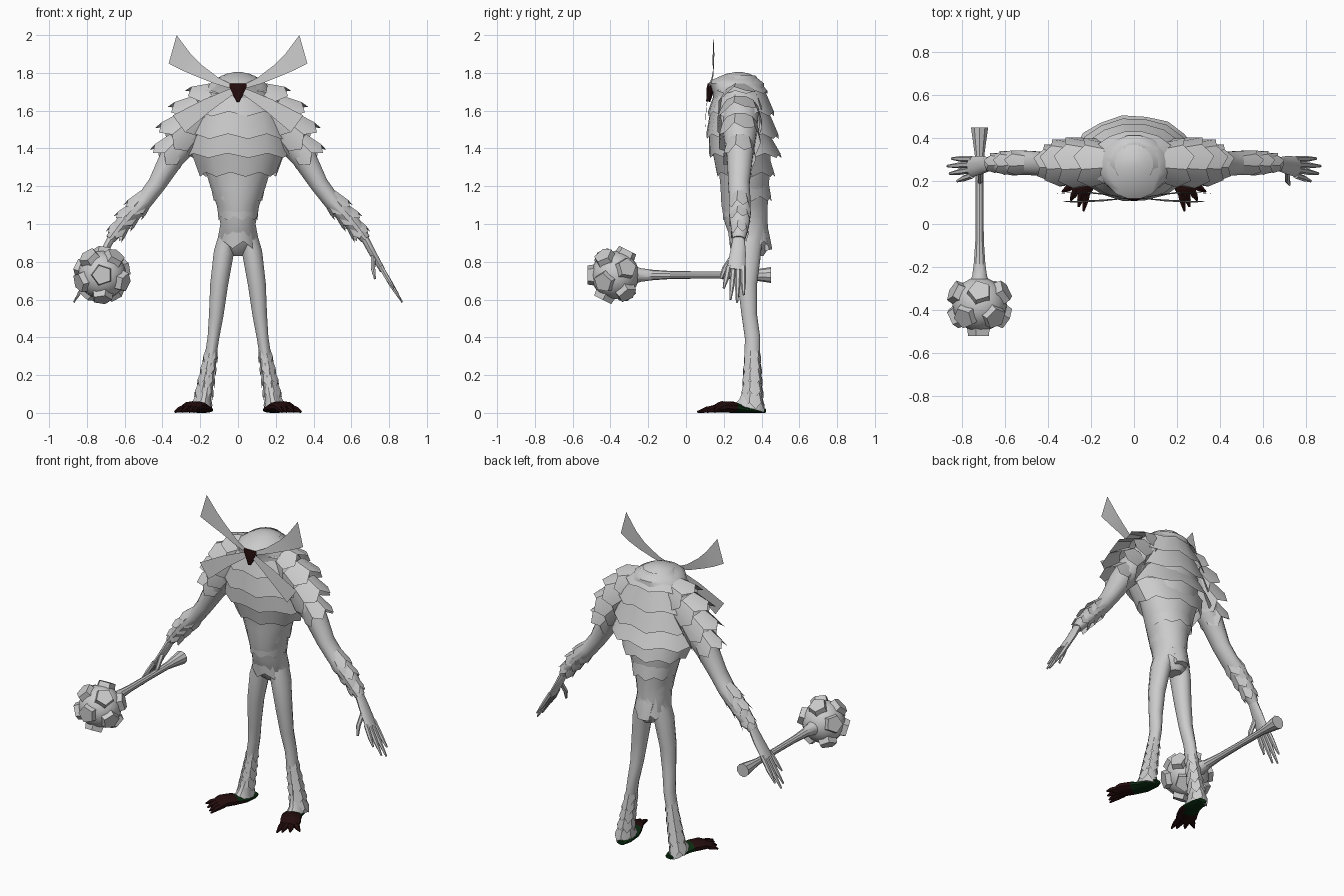
import bpy, bmesh, math
from mathutils import Vector

cube = bpy.data.objects.get("Cube")
if cube:
    bpy.data.objects.remove(cube, do_unlink=True)

X, Y, Z = Vector((1, 0, 0)), Vector((0, 1, 0)), Vector((0, 0, 1))


def material(name, rgb):
    m = bpy.data.materials.new(name)
    m.use_nodes = True
    m.diffuse_color = (*rgb, 1)
    bsdf = next(n for n in m.node_tree.nodes if n.type == 'BSDF_PRINCIPLED')
    bsdf.inputs["Base Color"].default_value = (*rgb, 1)
    bsdf.inputs["Roughness"].default_value = 0.8
    return m


GREY = material("fur grey", (0.6, 0.6, 0.6))
RED = material("dark red skin", (0.018, 0.004, 0.004))
GREEN = material("dark green sole", (0.003, 0.025, 0.005))


def ring(bm, c, d, ref, ru, rv, n, drop=None):
    """Oval of n vertices round axis d; drop shifts every even vertex."""
    v = (ref - d * ref.dot(d)).normalized()
    u = v.cross(d)
    out = []
    for i in range(n):
        a = 2 * math.pi * (i + 0.5) / n
        p = Vector(c) + u * math.cos(a) * ru + v * math.sin(a) * rv
        if drop and i % 2 == 0:
            p += drop
        out.append(bm.verts.new(p))
    return out


def bridge(bm, a, b):
    n = len(a)
    for i in range(n):
        j = (i + 1) % n
        bm.faces.new((a[i], a[j], b[j], b[i]))


def tube(bm, pts, n=12, ref=Y, axis=None):
    """Closed limb through points (x, y, z, radius u, radius v)."""
    cs = [Vector(p[:3]) for p in pts]
    rings = []
    for i, p in enumerate(pts):
        d = axis or (cs[min(i + 1, len(cs) - 1)] - cs[max(i - 1, 0)]).normalized()
        rings.append(ring(bm, cs[i], d, ref, p[3], p[4], n))
    for a, b in zip(rings, rings[1:]):
        bridge(bm, a, b)
    bm.faces.new(rings[0][::-1])
    bm.faces.new(rings[-1])


def skirt(bm, p0, p1, teeth=7, jag=0.35, axis=None):
    """Flared layer of fur with a jagged lower edge."""
    c0, c1 = Vector(p0[:3]), Vector(p1[:3])
    d = axis or (c1 - c0).normalized()
    a = ring(bm, c0, d, Y, p0[3], p0[4], teeth * 2)
    b = ring(bm, c1, d, Y, p1[3], p1[4], teeth * 2, (c0 - c1) * jag)
    bridge(bm, a, b)


def ribbon(bm, top, bottom):
    a = [bm.verts.new(p) for p in top]
    b = [bm.verts.new(p) for p in bottom]
    for i in range(len(a) - 1):
        bm.faces.new((a[i], b[i], b[i + 1], a[i + 1]))


def finish(name, bm, mats=(GREY,), mirror=False):
    me = bpy.data.meshes.new(name)
    bm.to_mesh(me)
    bm.free()
    ob = bpy.data.objects.new(name, me)
    bpy.context.collection.objects.link(ob)
    for m in mats:
        me.materials.append(m)
    bpy.ops.object.select_all(action='DESELECT')
    ob.select_set(True)
    bpy.context.view_layer.objects.active = ob
    bpy.ops.object.shade_smooth_by_angle(angle=math.radians(35))
    if mirror:
        ob.modifiers.new("mirror", 'MIRROR')


# Head with a brow over the nose, and torso core
bm = bmesh.new()
core = [(.28, 1.805, .015, .015), (.275, 1.795, .065, .065), (.265, 1.765, .12, .125),
        (.265, 1.745, .15, .15), (.28, 1.7, .18, .14),
        (.285, 1.62, .19, .14), (.29, 1.5, .21, .16), (.31, 1.3, .18, .14),
        (.31, 1.2, .15, .13), (.31, 1.1, .115, .125), (.32, 1, .095, .115),
        (.335, .92, .11, .1), (.35, .86, .075, .08), (.36, .83, .04, .05)]
tube(bm, [(0, y, z, u, v) for y, z, u, v in core], 16, axis=-Z)
finish("torso", bm)

# Overlapping mantle layers: height, half width, front y, back y
bm = bmesh.new()
layers = [((1.785, .09, .19, .37), (1.69, .205, .145, .435)),
          ((1.73, .15, .16, .41), (1.57, .25, .115, .47)),
          ((1.62, .21, .13, .43), (1.45, .275, .107, .495)),
          ((1.5, .25, .12, .43), (1.35, .285, .125, .51)),
          ((1.4, .26, .135, .43), (1.25, .205, .165, .475)),
          ((1.28, .165, .18, .43), (1.12, .13, .185, .455)),
          ((1.16, .118, .185, .43), (1.02, .105, .195, .435))]
for lay in layers:
    p = [(0, (f + b) / 2, z, w, (b - f) / 2) for z, w, f, b in lay]
    skirt(bm, *p, teeth=8, jag=0.16, axis=-Z)
finish("mantle_layers", bm)

# Hip fur and tail flap
bm = bmesh.new()
skirt(bm, (0, .325, 1, .09, .11), (0, .34, .87, .11, .11), 6, .3, -Z)
tube(bm, [(0, .38, 1.08, .04, .03), (0, .405, .96, .06, .035),
          (0, .43, .86, .045, .03)], 8)
finish("hip_fur", bm)

# Ears and drooping whisker plates
bm = bmesh.new()
ribbon(bm, [(.03, .122, 1.738), (.1, .135, 1.772), (.19, .148, 1.84), (.25, .15, 1.9), (.325, .145, 2)],
       [(.03, .122, 1.715), (.13, .135, 1.745), (.23, .145, 1.785), (.3, .145, 1.815), (.367, .14, 1.85)])
finish("ears", bm, mirror=True)
bm = bmesh.new()
ribbon(bm, [(.02, .122, 1.725), (.18, .112, 1.66), (.345, .105, 1.575)],
       [(.02, .12, 1.69), (.15, .105, 1.595), (.28, .1, 1.485)])
finish("whisker_plates", bm, mirror=True)

# Nose
bm = bmesh.new()
tube(bm, [(0, .135, 1.74, .055, .022), (0, .128, 1.71, .043, .022),
          (0, .118, 1.648, .008, .012)], 8)
finish("nose", bm, (RED,))

# Arms
bm = bmesh.new()
tube(bm, [(.14, .29, 1.6, .09, .1), (.26, .285, 1.47, .085, .09),
          (.35, .285, 1.35, .068, .07), (.43, .28, 1.21, .05, .058),
          (.49, .285, 1.13, .047, .058), (.56, .285, 1.06, .048, .06),
          (.62, .285, .99, .04, .05), (.675, .28, .92, .028, .034)])
finish("arms", bm, mirror=True)

# Shoulder and forearm fur: start x, z, end x, z, start and end radius
bm = bmesh.new()
for x0, z0, x1, z1, r0, r1 in [
        (.1, 1.67, .22, 1.6, .09, .127), (.18, 1.6, .3, 1.515, .1, .132),
        (.25, 1.52, .36, 1.42, .095, .122), (.31, 1.43, .4, 1.33, .07, .095),
        (.48, 1.15, .56, 1.06, .045, .064), (.54, 1.08, .615, 1, .045, .062),
        (.595, 1.02, .66, .93, .038, .052)]:
    skirt(bm, (x0, .285, z0, r0, r0), (x1, .285, z1, r1, r1 * .93), 6, .3)
finish("arm_fur", bm, mirror=True)

# Hands: palm, four fanned fingers and a thumb
bm = bmesh.new()
tube(bm, [(.665, .28, .935, .022, .03), (.71, .275, .85, .02, .042),
          (.765, .265, .755, .016, .05)], 10)
for y0, y1, x1, z1 in [(.226, .2, .825, .66), (.252, .235, .86, .6),
                       (.277, .27, .87, .585), (.302, .305, .85, .625)]:
    tube(bm, [(.755, y0, .775, .014, .015), ((.76 + x1) / 2, (y0 + y1) / 2, (.76 + z1) / 2, .013, .014),
              (x1, y1, z1, .005, .006)], 6)
tube(bm, [(.715, .25, .83, .014, .016), (.715, .205, .765, .013, .015),
          (.725, .185, .71, .006, .008)], 6)
finish("hands", bm, mirror=True)

# Legs, widening over the instep
bm = bmesh.new()
tube(bm, [(.055, .335, .95, .045, .07), (.075, .33, .85, .055, .07),
          (.1, .325, .68, .049, .053), (.115, .335, .52, .04, .042),
          (.13, .352, .4, .032, .042), (.153, .35, .25, .031, .042),
          (.172, .35, .12, .034, .05), (.185, .345, .06, .042, .065),
          (.188, .335, .022, .05, .085)])
finish("legs", bm, mirror=True)

# Lower leg fur
bm = bmesh.new()
for i in range(5):
    z, x = .35 - i * .062, .138 + i * .011
    r = .031 + i * .003
    skirt(bm, (x, .352, z, r * .9, r * 1.15), (x + .012, .352, z - .09, r * 1.3, r * 1.5), 6, .4)
finish("leg_fur", bm, mirror=True)

# Feet: green under the heel, red towards the toes
bm = bmesh.new()
tube(bm, [(.17, .42, .012, .025, .012), (.175, .38, .014, .045, .014),
          (.187, .3, .02, .056, .02), (.208, .25, .03, .06, .03),
          (.242, .19, .032, .063, .03), (.258, .15, .02, .055, .018)], 10, Z)
for x0, y0, x1, y1 in [(.218, .16, .235, .06), (.242, .15, .258, .08),
                       (.268, .16, .295, .11), (.285, .18, .335, .15)]:
    tube(bm, [(x0, y0, .022, .02, .02), ((x0 + x1) / 2, (y0 + y1) / 2, .017, .017, .016),
              (x1, y1, .005, .005, .005)], 6, Z)
for f in bm.faces:
    f.material_index = 1 if f.calc_center_median().y > .26 else 0
finish("feet", bm, (RED, GREEN), mirror=True)

# Mace handle
bm = bmesh.new()
mx, mz = -.72, .73
profile = [(.45, .042), (.34, .026), (.3, .021), (.1, .019), (-.08, .021),
           (-.18, .028), (-.24, .036), (-.28, .05)]
tube(bm, [(mx, y, mz, r, r) for y, r in profile], 10, Z)
finish("mace_handle", bm)

# Mace head with five-sided studs on all sides but the handle's
centre = Vector((mx, -.375, mz))
bm = bmesh.new()
bmesh.ops.create_uvsphere(bm, u_segments=20, v_segments=12, radius=.127)
bmesh.ops.translate(bm, verts=bm.verts[:], vec=centre)
dirs = [-Y]
for s in (1, -1):
    for k in range(5):
        a = 2 * math.pi * k / 5 + s * math.pi / 2
        dirs.append(Vector((2 * math.cos(a), s, 2 * math.sin(a))).normalized())
for d in dirs:
    ref = Z if abs(d.y) > .9 else Y
    tube(bm, [(*(centre + d * .1), .06, .06), (*(centre + d * .147), .053, .053)], 5, ref)
finish("mace_head", bm)
